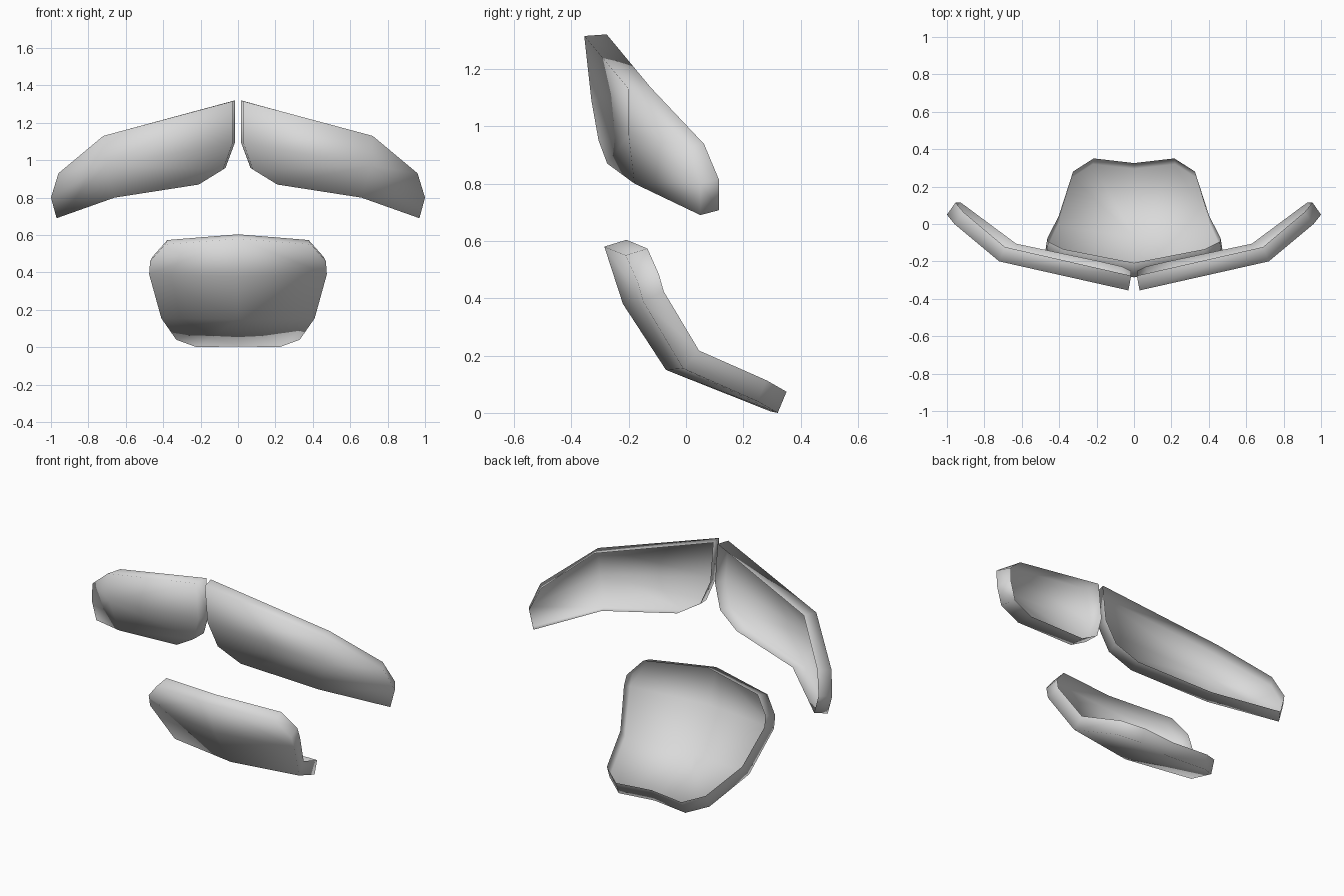
import bpy

if "Cube" in bpy.data.objects:
    bpy.data.objects.remove(bpy.data.objects["Cube"], do_unlink=True)

# One plain grey for all the plates
grey = bpy.data.materials.new("plain_grey")
grey.use_nodes = True
colour = (0.7, 0.7, 0.7, 1)
grey.diffuse_color = colour
grey.node_tree.nodes["Principled BSDF"].inputs["Base Color"].default_value = colour

RIM_DEPTH = 0.08


def plate(name, points, faces, side=1, mirrored=False):
    """Build a hollow plate: an outer skin with a rim turned back, open behind."""
    labels = list(points)
    mesh = bpy.data.meshes.new(name)
    verts = [(side * x, y, z) for x, y, z in points.values()]
    polys = [[labels.index(c) for c in face][::-side] for face in faces.split()]
    mesh.from_pydata(verts, [], polys)
    mesh.materials.append(grey)
    obj = bpy.data.objects.new(name, mesh)
    bpy.context.collection.objects.link(obj)
    if mirrored:
        mirror = obj.modifiers.new("mirror", "MIRROR")
        mirror.use_clip = True
    solid = obj.modifiers.new("rim", "SOLIDIFY")
    solid.thickness = RIM_DEPTH
    solid.offset = -1
    solid.use_even_offset = True
    solid.use_rim_only = True
    bpy.ops.object.select_all(action="DESELECT")
    obj.select_set(True)
    bpy.context.view_layer.objects.active = obj
    for modifier in list(obj.modifiers):
        bpy.ops.object.modifier_apply(modifier=modifier.name)
    bpy.ops.object.shade_smooth()


# Chest plate: outline a-i runs round the skin, k lies inside it
chest = {
    "a": (0.03, -0.355, 1.315), "b": (0.72, -0.20, 1.13), "c": (0.96, 0.0, 0.93),
    "d": (1.0, 0.05, 0.80), "e": (0.97, 0.05, 0.69), "f": (0.66, -0.18, 0.80),
    "g": (0.21, -0.275, 0.87), "h": (0.08, -0.305, 0.95), "i": (0.03, -0.33, 1.09),
    "k": (0.71, -0.20, 0.97),
}
chest_faces = "abki ikh hkfg bck cdk kdef"
plate("left_chest_plate", chest, chest_faces)
plate("right_chest_plate", chest, chest_faces, side=-1)

# Belly plate: left half of the skin, mirrored across the middle
belly = {
    "a": (0, -0.285, 0.58), "b": (0.39, -0.21, 0.55), "c": (0.47, -0.17, 0.46),
    "d": (0.475, -0.15, 0.39), "e": (0, -0.22, 0.38), "f": (0.41, -0.01, 0.155),
    "g": (0, -0.07, 0.15), "h": (0.33, 0.25, 0.04), "i": (0.22, 0.32, 0.0),
    "j": (0, 0.295, 0.005),
}
plate("belly_plate", belly, "abcde edfg gfhij", mirrored=True)
